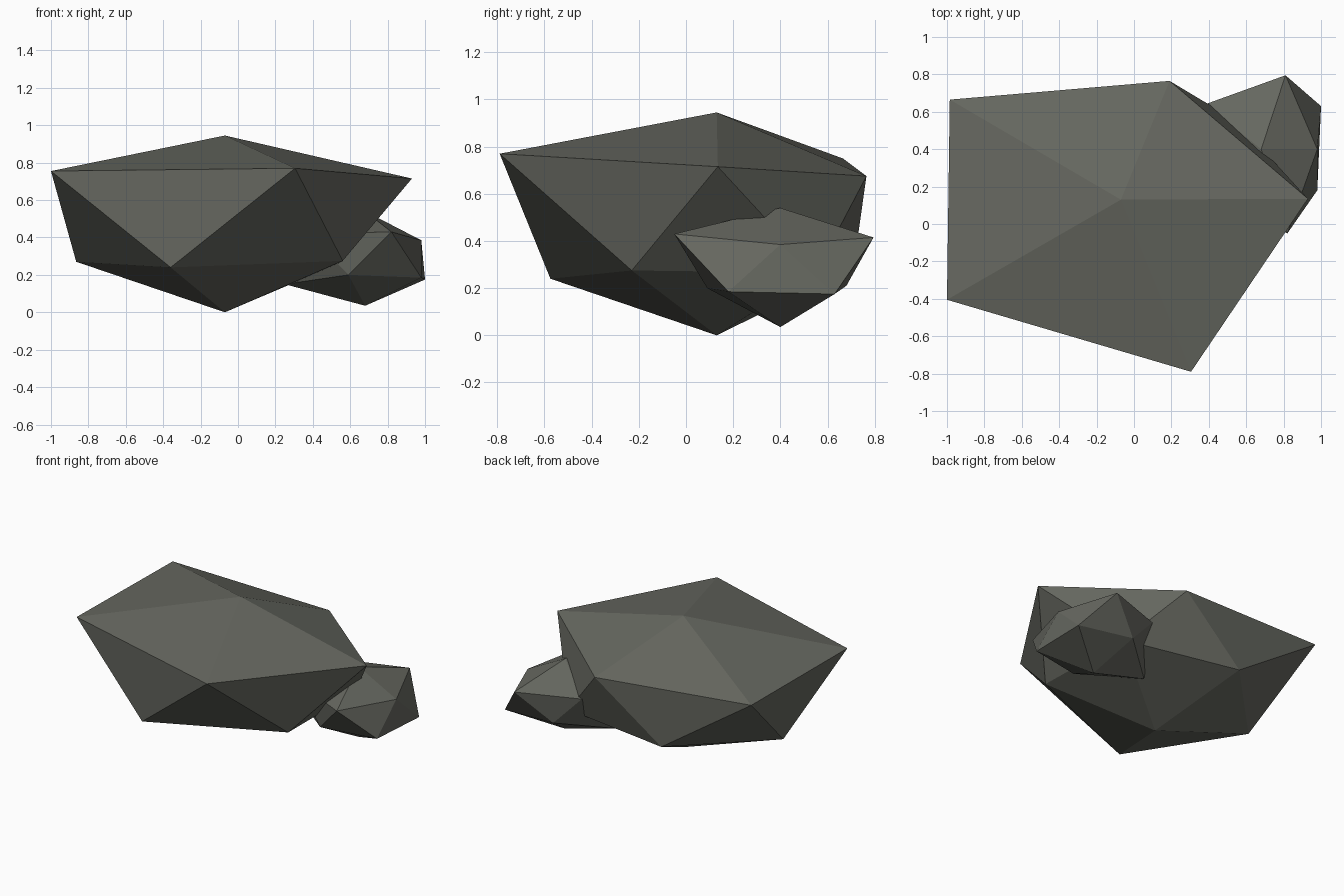
import bpy, bmesh

if "Cube" in bpy.data.objects:
    bpy.data.objects.remove(bpy.data.objects["Cube"])

stone = bpy.data.materials.new("dark_grey_stone")
stone.diffuse_color = (0.133, 0.138, 0.117, 1)
stone.use_nodes = True
stone.node_tree.nodes["Principled BSDF"].inputs["Base Color"].default_value = stone.diffuse_color


def make_rock(name, top, upper, lower, bottom):
    """Faceted twenty-sided rock: two caps and a zigzag band between two rings of five."""
    bm = bmesh.new()
    t, b = bm.verts.new(top), bm.verts.new(bottom)
    u = [bm.verts.new(p) for p in upper]
    l = [bm.verts.new(p) for p in lower]
    for i in range(5):
        j = (i + 1) % 5
        bm.faces.new((t, u[i], u[j]))
        bm.faces.new((u[i], l[i], u[j]))
        bm.faces.new((l[i], l[j], u[j]))
        bm.faces.new((b, l[j], l[i]))
    bmesh.ops.recalc_face_normals(bm, faces=bm.faces)
    mesh = bpy.data.meshes.new(name)
    bm.to_mesh(mesh)
    bm.free()
    mesh.materials.append(stone)
    obj = bpy.data.objects.new(name, mesh)
    bpy.context.collection.objects.link(obj)
    return obj


# Large boulder, wide at the shoulder and narrow at the foot
make_rock("large_rock",
          top=(-0.07, 0.13, 0.945),
          upper=[(0.93, 0.135, 0.715), (0.19, 0.765, 0.675), (-0.985, 0.665, 0.75),
                 (-1.0, -0.405, 0.755), (0.305, -0.79, 0.77)],
          lower=[(0.55, 0.55, 0.265), (-0.30, 0.71, 0.285), (-0.865, 0.13, 0.27),
                 (-0.36, -0.575, 0.24), (0.56, -0.23, 0.275)],
          bottom=(-0.07, 0.13, 0.0))

# Small rock leaning into the boulder's back right side
make_rock("small_rock",
          top=(0.68, 0.40, 0.54),
          upper=[(0.98, 0.40, 0.385), (0.81, 0.795, 0.415), (0.38, 0.64, 0.42),
                 (0.38, 0.17, 0.42), (0.82, -0.05, 0.43)],
          lower=[(1.0, 0.63, 0.175), (0.58, 0.68, 0.21), (0.25, 0.40, 0.15),
                 (0.59, 0.09, 0.20), (0.98, 0.18, 0.185)],
          bottom=(0.68, 0.40, 0.035))
